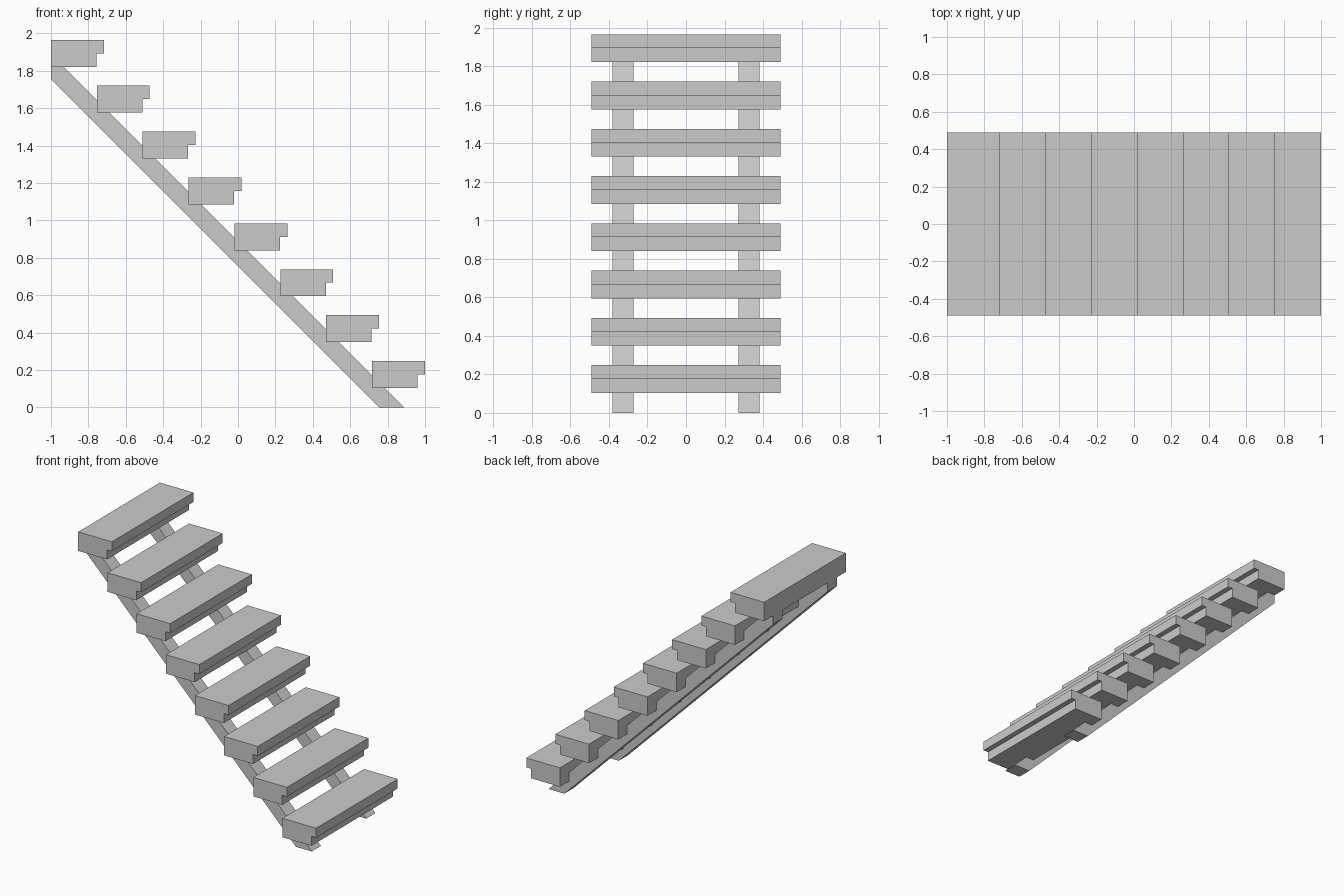
import bpy, bmesh

if "Cube" in bpy.data.objects:
    bpy.data.objects.remove(bpy.data.objects["Cube"])

COUNT = 8
PITCH = 0.2453      # run and rise per step (45 degree flight)


def extrude_profile(name, profile, y0, y1):
    """Prism from an (x, z) profile, extruded along y."""
    bm = bmesh.new()
    face = bm.faces.new([bm.verts.new((x, y0, z)) for x, z in profile])
    ext = bmesh.ops.extrude_face_region(bm, geom=[face])
    moved = [v for v in ext["geom"] if isinstance(v, bmesh.types.BMVert)]
    bmesh.ops.translate(bm, verts=moved, vec=(0, y1 - y0, 0))
    bmesh.ops.recalc_face_normals(bm, faces=bm.faces)
    mesh = bpy.data.meshes.new(name)
    bm.to_mesh(mesh)
    bm.free()
    obj = bpy.data.objects.new(name, mesh)
    bpy.context.collection.objects.link(obj)
    return obj


# Treads: solid blocks with an overhanging nosing, descending toward +x
tread = [(0, 0), (0.243, 0), (0.243, 0.072), (0.2825, 0.072),
         (0.2825, 0.144), (0, 0.144)]
for i in range(COUNT):
    x0 = -1 + i * PITCH
    z0 = 1.821 - i * PITCH
    extrude_profile(f"tread_{i + 1}", [(x0 + x, z0 + z) for x, z in tread],
                    -0.49, 0.49)

# Stringers: two sloping beams, cut flat at the floor, back and top tread
stringer = [(0.755, 0), (0.888, 0), (-0.933, 1.821), (-1, 1.821), (-1, 1.755)]
for side, y0 in (("front", -0.382), ("back", 0.272)):
    extrude_profile(f"{side}_stringer", stringer, y0, y0 + 0.11)
